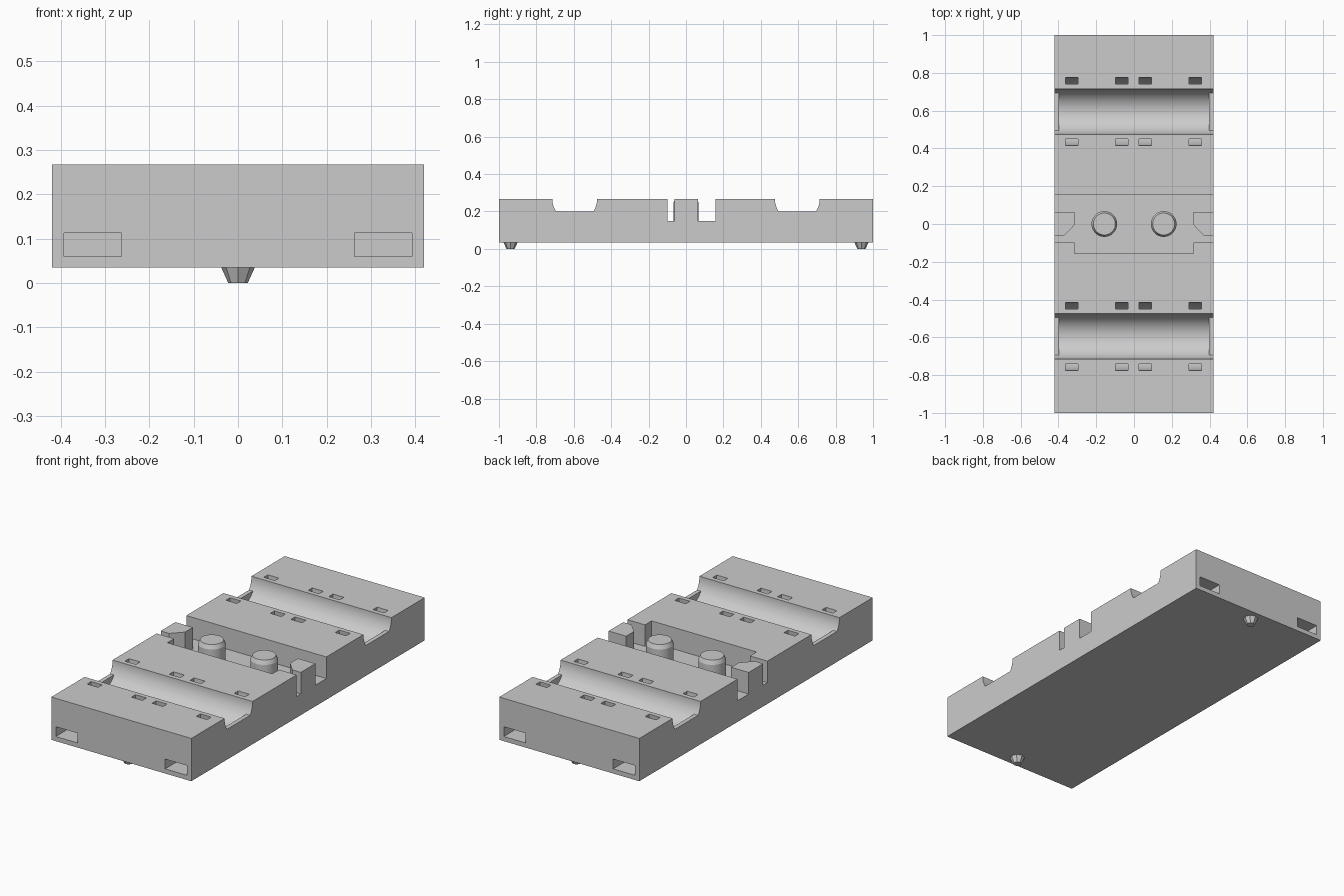
import bpy
import bmesh
from math import pi, sin, cos, asin
from mathutils import Vector

cube = bpy.data.objects.get("Cube")
if cube:
    bpy.data.objects.remove(cube, do_unlink=True)

grey = bpy.data.materials.new("light grey")
grey.use_nodes = True
grey.diffuse_color = (0.6, 0.6, 0.6, 1)
grey.node_tree.nodes["Principled BSDF"].inputs["Base Color"].default_value = (0.6, 0.6, 0.6, 1)

TOP, BASE, HALF_X, FLOOR = 0.267, 0.035, 0.42, 0.15
TROUGH_Y, TROUGH_R, LIP_Z = 0.595, 0.12, 0.2


def make_object(name, bm):
    bmesh.ops.recalc_face_normals(bm, faces=bm.faces)
    mesh = bpy.data.meshes.new(name)
    bm.to_mesh(mesh)
    bm.free()
    mesh.materials.append(grey)
    obj = bpy.data.objects.new(name, mesh)
    bpy.context.collection.objects.link(obj)
    return obj


def prism(name, outline, lo, hi, axis="z"):
    """Extrude an outline along z (points x, y) or along x (points y, z)."""
    bm = bmesh.new()
    if axis == "z":
        pts, push = [(a, b, lo) for a, b in outline], (0, 0, hi - lo)
    else:
        pts, push = [(lo, a, b) for a, b in outline], (hi - lo, 0, 0)
    face = bm.faces.new([bm.verts.new(p) for p in pts])
    ext = bmesh.ops.extrude_face_region(bm, geom=[face])
    verts = [v for v in ext["geom"] if isinstance(v, bmesh.types.BMVert)]
    bmesh.ops.translate(bm, verts=verts, vec=Vector(push))
    # the source face stays as the closing cap
    if not face.is_valid or len([f for f in bm.faces if len(f.verts) == len(outline)]) < 2:
        bm.verts.ensure_lookup_table()
        bm.faces.new(bm.verts[:len(outline)])
    return make_object(name, bm)


def box(name, x0, x1, y0, y1, z0, z1):
    return prism(name, [(x0, y0), (x1, y0), (x1, y1), (x0, y1)], z0, z1)


def arc(cy, r, start, end, steps=32):
    angles = [start + (end - start) * i / steps for i in range(steps + 1)]
    return [(cy + r * cos(a), TOP + r * sin(a)) for a in angles]


def lathe(name, x, y, rings, sides):
    """Stack of (radius, height) rings, capped at both ends."""
    bm = bmesh.new()
    loops = [[bm.verts.new((x + r * cos(2 * pi * i / sides), y + r * sin(2 * pi * i / sides), z))
              for i in range(sides)] for r, z in rings]
    for a, b in zip(loops, loops[1:]):
        for i in range(sides):
            j = (i + 1) % sides
            bm.faces.new((a[i], a[j], b[j], b[i]))
    bm.faces.new(loops[0])
    bm.faces.new(loops[-1])
    return make_object(name, bm)


def cut(target, cutter):
    cutter.hide_render = True
    mod = target.modifiers.new("cut", "BOOLEAN")
    mod.operation, mod.solver, mod.object = "DIFFERENCE", "EXACT", cutter
    bpy.context.view_layer.objects.active = target
    bpy.ops.object.modifier_apply(modifier=mod.name)
    bpy.data.objects.remove(cutter, do_unlink=True)


# Main block
body = box("body", -HALF_X, HALF_X, -1, 1, BASE, TOP)

# Two cross troughs with raised end lips, and strap tunnels curving beneath
dip = asin((TOP - LIP_Z) / TROUGH_R)
for cy in (-TROUGH_Y, TROUGH_Y):
    left = arc(cy, TROUGH_R, pi, pi + dip, 8)
    right = arc(cy, TROUGH_R, 2 * pi - dip, 2 * pi, 8)
    rim = [(cy + TROUGH_R, 0.3), (cy - TROUGH_R, 0.3)]
    cut(body, prism("upper_trough_cutter", left + right + rim, -0.5, 0.5, "x"))
    cover = [(cy + 0.09, 0.23), (cy - 0.09, 0.23)]
    groove = arc(cy, TROUGH_R, pi + dip, 2 * pi - dip)
    cut(body, prism("groove_cutter", groove + cover, -0.397, 0.397, "x"))
    outer, inner = 0.18, 0.145
    tunnel = ([(cy - outer, 0.3)] + arc(cy, outer, pi, 2 * pi) + [(cy + outer, 0.3), (cy + inner, 0.3)]
              + arc(cy, inner, 2 * pi, pi) + [(cy - inner, 0.3)])
    for x in (-0.33, -0.064, 0.06, 0.325):
        cut(body, prism("strap_cutter", tunnel, x - 0.033, x + 0.033, "x"))

# Central pocket, open on both sides
half = [(0.5, 0.157), (0.5, -0.098), (0.315, -0.098), (0.315, -0.155)]
pocket = half + [(-x, y) for x, y in reversed(half)]
cut(body, prism("pocket_cutter", pocket, FLOOR, 0.3))

# Slots in the end faces
for side in (-1, 1):
    for end in (-1, 1):
        xs = sorted((side * 0.263, side * 0.393))
        ys = sorted((end * 0.8, end * 1.1))
        cut(body, box("slot_cutter", *xs, *ys, 0.06, 0.113))

# Chamfered side tabs, round pegs and small tapered feet
parts = [body]
tab = [(HALF_X, 0.063), (0.315, 0.063), (0.315, -0.005), (0.37, -0.062), (HALF_X, -0.062)]
for side, word in ((-1, "right"), (1, "left")):
    parts.append(prism(word + "_tab", [(side * x, y) for x, y in tab], FLOOR, TOP))
    parts.append(lathe(word + "_peg", side * 0.157, 0,
                       [(0.068, FLOOR), (0.068, 0.245), (0.058, TOP)], 40))
for end, word in ((-1, "front"), (1, "back")):
    lathe(word + "_foot", 0, end * 0.938, [(0.022, 0), (0.038, BASE)], 8)

# Smooth curved walls, keep hard edges
bpy.ops.object.select_all(action="DESELECT")
for obj in parts:
    obj.select_set(True)
bpy.context.view_layer.objects.active = body
bpy.ops.object.shade_smooth_by_angle(angle=0.4)
